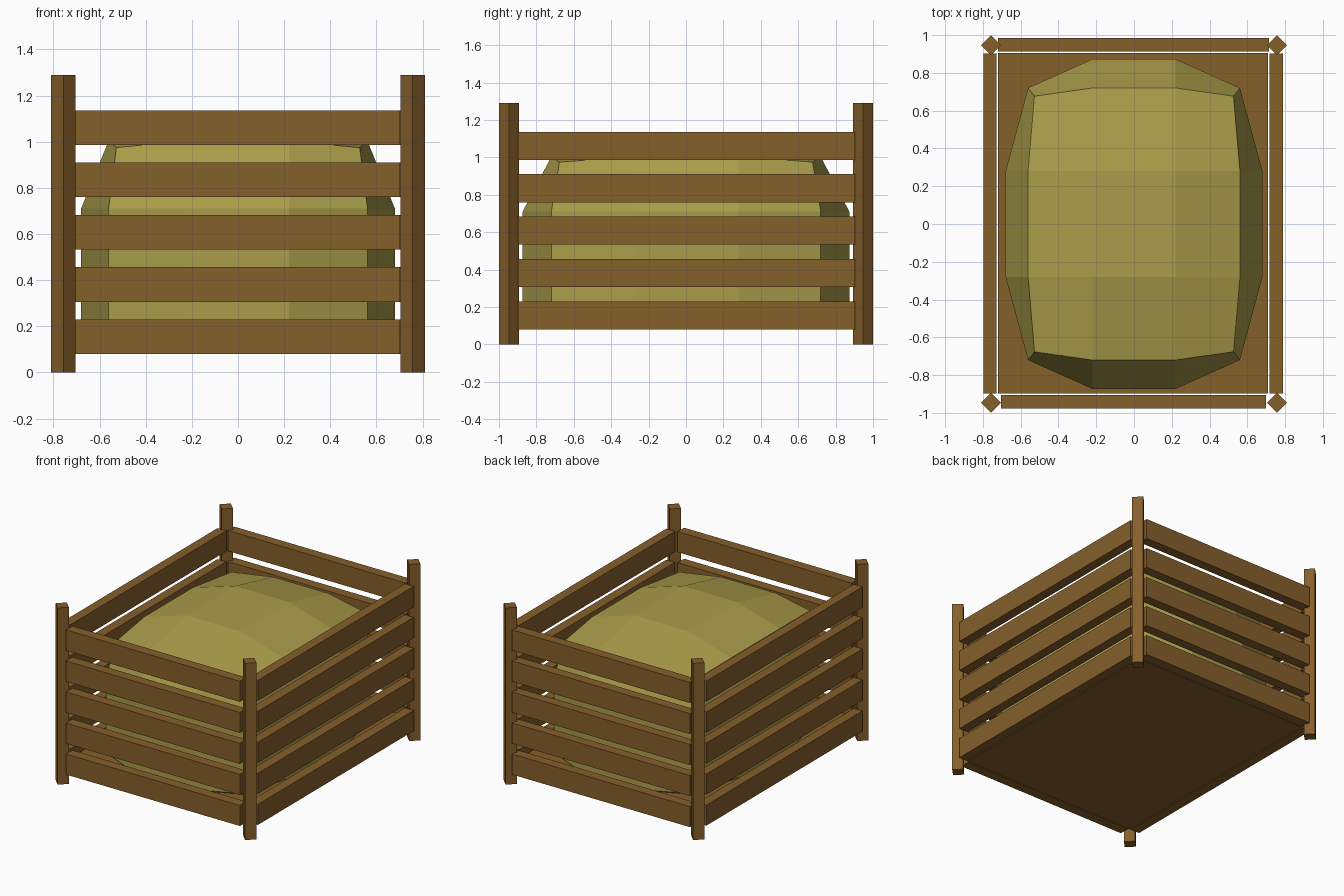
import bpy, bmesh, math

if "Cube" in bpy.data.objects:
    bpy.data.objects.remove(bpy.data.objects["Cube"])


def material(name, color):
    m = bpy.data.materials.new(name)
    m.diffuse_color = (*color, 1)
    m.use_nodes = True
    m.node_tree.nodes["Principled BSDF"].inputs["Base Color"].default_value = m.diffuse_color
    return m


wood = material("wood", (0.235, 0.115, 0.024))
straw = material("straw", (0.40, 0.335, 0.068))


def finish(name, bm, mat):
    bmesh.ops.recalc_face_normals(bm, faces=bm.faces)
    mesh = bpy.data.meshes.new(name)
    bm.to_mesh(mesh)
    bm.free()
    mesh.materials.append(mat)
    obj = bpy.data.objects.new(name, mesh)
    bpy.context.collection.objects.link(obj)
    return obj


def box(name, x, y, z, turn=0):
    """Box from (min, max) ranges, turned about its own vertical axis."""
    bm = bmesh.new()
    bmesh.ops.create_cube(bm, size=1)
    bmesh.ops.scale(bm, verts=bm.verts, vec=[r[1] - r[0] for r in (x, y, z)])
    obj = finish(name, bm, wood)
    obj.location = [(r[0] + r[1]) / 2 for r in (x, y, z)]
    obj.rotation_euler.z = turn
    return obj


# Corner posts, turned 45 degrees
h = 0.053 / math.sqrt(2)
for fb, sy in (("front", -1), ("back", 1)):
    for lr, sx in (("left", -1), ("right", 1)):
        cx, cy = sx * 0.757, sy * 0.946
        box(f"{fb}_{lr}_post", (cx - h, cx + h), (cy - h, cy + h),
            (0, 1.29), math.radians(45))

# Five slats on every side
for i in range(5):
    z = (0.08 + 0.2265 * i, 0.23 + 0.2265 * i)
    box(f"front_slat_{i + 1}", (-0.705, 0.70), (-0.978, -0.904), z)
    box(f"back_slat_{i + 1}", (-0.72, 0.715), (0.912, 0.985), z)
    box(f"left_slat_{i + 1}", (-0.797, -0.727), (-0.897, 0.903), z)
    box(f"right_slat_{i + 1}", (0.717, 0.788), (-0.897, 0.903), z)

# Floor panel
box("floor", (-0.72, 0.71), (-0.898, 0.906), (0.08, 0.17))

# Straw heap: a gridded block with edges and corners drawn inward
bm = bmesh.new()
bmesh.ops.create_cube(bm, size=2)
bmesh.ops.subdivide_edges(bm, edges=bm.edges[:], cuts=2, use_grid_fill=True)
draw_in = {1: 1.0, 2: 0.825, 3: 0.775}
for v in bm.verts:
    side = [abs(c) > 0.9 for c in v.co]
    k = draw_in[sum(side)]
    x, y = [math.copysign(size * k if out else inner, c) for c, size, inner, out
            in zip(v.co, (0.68, 0.873), (0.22, 0.28), side)]
    if v.co.z > 0:
        z = 0.525 + 0.58 * k if side[2] else 0.71
    else:
        z = 0.12 if side[2] else 0.18
    v.co = (x, y, z)
finish("straw_heap", bm, straw)
